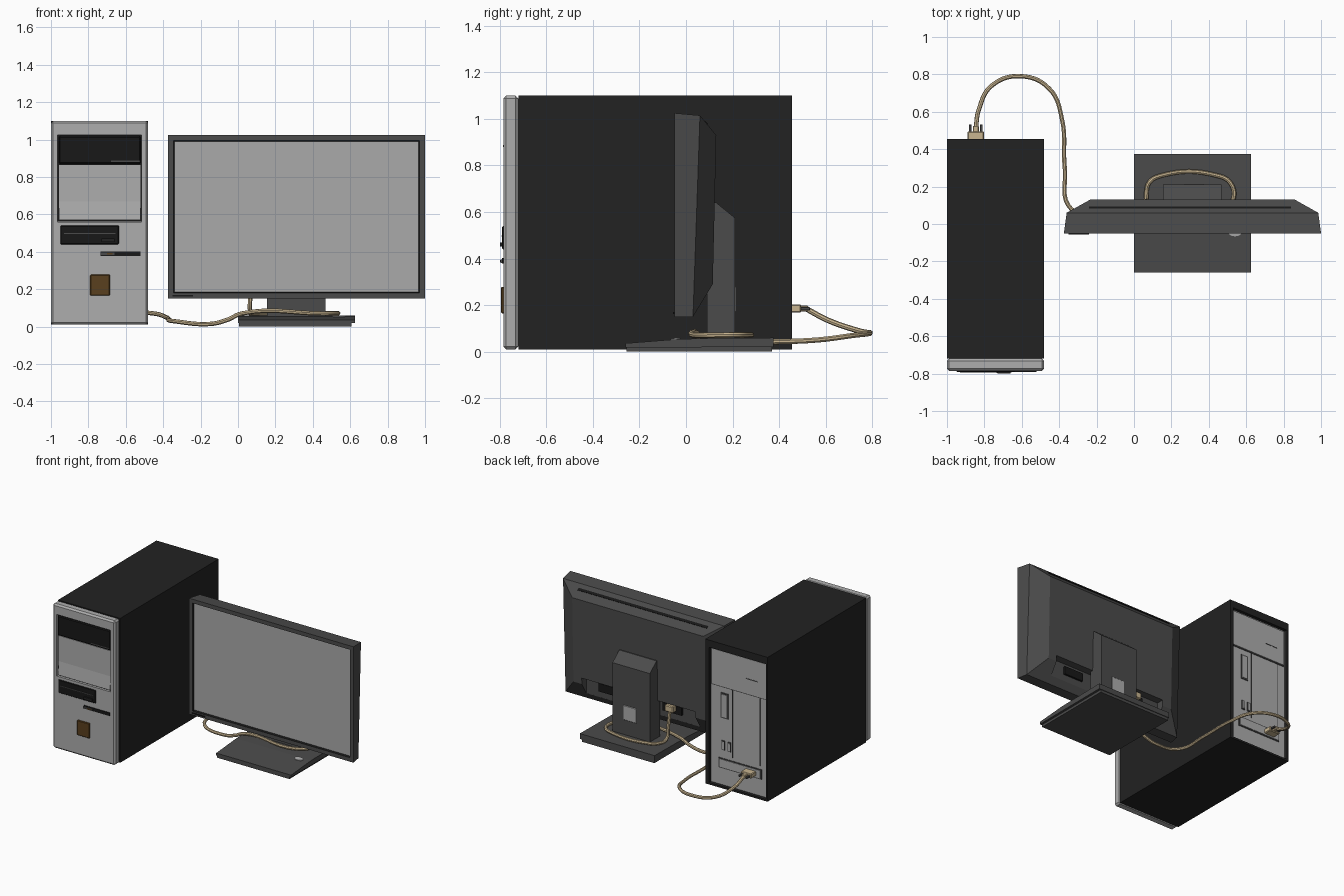
import bpy, bmesh
from mathutils import Vector

cube = bpy.data.objects.get("Cube")
if cube:
    bpy.data.objects.remove(cube, do_unlink=True)


def material(name, r, g, b):
    m = bpy.data.materials.new(name)
    m.use_nodes = True
    m.diffuse_color = (r, g, b, 1)
    bsdf = next(n for n in m.node_tree.nodes if n.type == 'BSDF_PRINCIPLED')
    bsdf.inputs["Base Color"].default_value = (r, g, b, 1)
    bsdf.inputs["Roughness"].default_value = 0.6
    return m


silver = material("silver grey", .42, .42, .42)
screen_grey = material("screen grey", .40, .40, .40)
charcoal = material("charcoal", .07, .07, .07)
black = material("case black", .016, .016, .016)
gloss = material("deep black", .009, .009, .009)
tan = material("cable tan", .58, .46, .28)
brown = material("badge brown", .10, .05, .013)


def finish(name, bm, *mats):
    bmesh.ops.recalc_face_normals(bm, faces=bm.faces)
    mesh = bpy.data.meshes.new(name)
    bm.to_mesh(mesh)
    bm.free()
    for m in mats:
        mesh.materials.append(m)
    ob = bpy.data.objects.new(name, mesh)
    bpy.context.collection.objects.link(ob)
    return ob


def box_mesh(x, y, z):
    bm = bmesh.new()
    bmesh.ops.create_cube(bm, size=1)
    for v in bm.verts:
        v.co = Vector([(a + b) / 2 + c * (b - a) for c, (a, b) in zip(v.co, (x, y, z))])
    return bm


def box(name, x, y, z, mat, bevel=0):
    bm = box_mesh(x, y, z)
    if bevel:
        bmesh.ops.bevel(bm, geom=bm.edges[:], offset=bevel, segments=1, affect='EDGES')
    return finish(name, bm, mat)


def prism(name, x, profile, mat):
    """Side profile of (y, z) points extruded across x."""
    bm = bmesh.new()
    f = bm.faces.new([bm.verts.new((x[0], y, z)) for y, z in profile])
    ext = bmesh.ops.extrude_face_region(bm, geom=[f])["geom"]
    bmesh.ops.translate(bm, vec=(x[1] - x[0], 0, 0),
                        verts=[g for g in ext if isinstance(g, bmesh.types.BMVert)])
    return finish(name, bm, mat)


def cut(target, x, y, z):
    cutter = box("cutter", x, y, z, target.data.materials[0])
    cutter.hide_render = True
    mod = target.modifiers.new("cut", 'BOOLEAN')
    mod.operation = 'DIFFERENCE'
    mod.solver = 'EXACT'
    mod.object = cutter
    bpy.context.view_layer.objects.active = target
    bpy.ops.object.modifier_apply(modifier=mod.name)
    bpy.data.objects.remove(cutter, do_unlink=True)


# Tower case with a recessed back panel
bm = box_mesh((-1, -.48), (-.72, .455), (.01, 1.1))
bm.faces.ensure_lookup_table()
back = max(bm.faces, key=lambda f: f.calc_center_median().y)
bmesh.ops.inset_region(bm, faces=[back], thickness=.02)
for v in back.verts:
    if v.co.z > .5:
        v.co.z -= .04
    if v.co.x > -.7:
        v.co.x -= .015
pit = bmesh.ops.extrude_face_region(bm, geom=[back])["geom"]
bmesh.ops.delete(bm, geom=[back], context='FACES_ONLY')
bmesh.ops.translate(bm, vec=(0, -.025, 0), verts=[g for g in pit if isinstance(g, bmesh.types.BMVert)])
for g in pit:
    if isinstance(g, bmesh.types.BMFace):
        g.material_index = 1
finish("tower_case", bm, black, silver)

# Tower front bezel and drive bays
bezel = box("tower_bezel", (-1, -.48), (-.785, -.72), (.01, 1.1), silver, .012)
cut(bezel, (-.965, -.515), (-.9, -.765), (.56, 1.025))
box("bay_recess_lining", (-.964, -.516), (-.768, -.764), (.561, 1.024), gloss)
box("optical_drive", (-.957, -.52), (-.784, -.75), (.87, 1.018), gloss, .006)
box("optical_drive_button", (-.68, -.525), (-.787, -.78), (.88, .888), charcoal)
prism("bay_cover", (-.957, -.522), [(-.75, .57), (-.783, .57), (-.772, .67), (-.772, .863), (-.75, .863)], silver)
box("small_drive", (-.95, -.637), (-.79, -.77), (.44, .54), gloss, .004)
box("small_drive_slot", (-.93, -.655), (-.793, -.785), (.495, .5), charcoal)
box("small_drive_button", (-.73, -.66), (-.8, -.785), (.452, .47), black)
box("port_strip", (-.735, -.52), (-.79, -.775), (.378, .402), gloss)
box("port_strip_button", (-.735, -.66), (-.797, -.785), (.382, .396), charcoal)
box("port_strip_light", (-.7, -.67), (-.799, -.79), (.385, .393), brown)
box("front_badge", (-.79, -.685), (-.795, -.775), (.165, .278), brown, .004)

# Tower back fittings
box("power_supply_plate", (-.975, -.52), (.425, .438), (.77, 1.035), silver)
box("power_supply_seam", (-.979, -.516), (.425, .434), (.762, .77), charcoal)
box("power_supply_mark", (-.91, -.81), (.43, .44), (.88, .886), charcoal)
box("socket_column", (-.655, -.595), (.425, .436), (.53, .72), charcoal)
box("socket_column_face", (-.645, -.605), (.43, .439), (.54, .71), silver)
for i, x in enumerate((-.69, -.92)):
    box(f"panel_seam_{i}", (x - .003, x + .003), (.425, .433), (.25, .76), charcoal)
for i, x in enumerate((-.615, -.665)):
    box(f"small_socket_{i}", (x - .014, x + .014), (.425, .436), (.29, .36), charcoal)
    box(f"small_socket_face_{i}", (x - .008, x + .008), (.43, .439), (.297, .353), silver)
box("video_slot", (-.935, -.575), (.425, .434), (.15, .225), charcoal)
box("video_slot_face", (-.925, -.585), (.43, .437), (.158, .217), silver)

# Video plug with thumb screws
box("video_plug", (-.89, -.802), (.43, .495), (.168, .203), tan, .005)
box("video_plug_neck", (-.862, -.83), (.49, .525), (.173, .199), tan, .004)
for i, x in enumerate((-.876, -.816)):
    box(f"plug_screw_{i}", (x - .007, x + .007), (.49, .532), (.178, .192), charcoal, .002)

# Monitor shell: front, rim and back outlines joined into one body
bm = bmesh.new()
rings = []
for x0, x1, z0, z1, low_y, high_y in ((-.375, 1, .15, 1.025, -.05, -.05),
                                     (-.36, .985, .15, 1.015, .03, .06),
                                     (-.235, .86, .29, .93, .115, .13)):
    rings.append([bm.verts.new(p) for p in ((x0, low_y, z0), (x1, low_y, z0),
                                            (x1, high_y, z1), (x0, high_y, z1))])
for a, b in zip(rings, rings[1:]):
    for i in range(4):
        j = (i + 1) % 4
        bm.faces.new((a[i], a[j], b[j], b[i]))
bm.faces.new(rings[-1])
front = bm.faces.new(rings[0][::-1])
bmesh.ops.recalc_face_normals(bm, faces=bm.faces)
# Bezel, dark lip and sunken screen by repeated insets
bmesh.ops.inset_region(bm, faces=[front], thickness=.042)
lip = bmesh.ops.inset_region(bm, faces=[front], thickness=.009)["faces"]
for f in lip:
    f.material_index = 1
front.material_index = 2
bmesh.ops.translate(bm, vec=(0, .012, 0), verts=front.verts[:])
shell = finish("monitor_shell", bm, charcoal, gloss, screen_grey)
cut(shell, (-.16, .79), (.06, .3), (.2, .335))

# Monitor details
box("monitor_buttons", (-.35, -.24), (-.056, -.045), (.162, .17), gloss)
prism("top_vent", (-.24, .84), [(.08, .985), (.083, .992), (.094, .979), (.09, .973)], gloss)
for i, x in enumerate((.065, .6)):
    box(f"monitor_port_{i}", (x - .08, x + .08), (.05, .075), (.25, .31), gloss)
box("monitor_plug", (.03, .1), (.07, .115), (.27, .32), tan, .006)

# Stand
box("stand_foot", (.005, .608), (-.255, .37), (0, .02), charcoal)
prism("stand_base", (0, .625), [(-.26, .018), (-.26, .036), (-.02, .055), (.375, .06), (.375, .02)], charcoal)
prism("stand_neck", (.155, .467), [(.09, .05), (.21, .05), (.21, .575), (.13, .64), (.09, .64)], charcoal)
box("neck_cable_opening", (.265, .375), (.205, .214), (.17, .28), silver, .003)
bm = bmesh.new()
bmesh.ops.create_cone(bm, cap_ends=True, segments=20, radius1=.035, radius2=.035, depth=.006)
for v in bm.verts:
    v.co = Vector((.54 + v.co.x, -.045 + v.co.y * .6, .055 + v.co.z + v.co.y * .05))
finish("base_button", bm, silver)

# Video cable from the tower, around the stand, up to the monitor
path = [(-.846, .51, .188), (-.83, .61, .135), (-.76, .74, .09), (-.6, .79, .08), (-.45, .72, .07),
        (-.385, .56, .05), (-.37, .3, .04), (-.335, .08, .028), (-.15, .05, .014), (-.06, .05, .035),
        (.02, .05, .07), (.45, .05, .07), (.53, .13, .071), (.515, .22, .072), (.44, .26, .072),
        (.15, .26, .072), (.08, .22, .072), (.065, .14, .08), (.065, .12, .16), (.065, .1, .28)]
curve = bpy.data.curves.new("video_cable", 'CURVE')
curve.dimensions = '3D'
curve.bevel_depth = .012
curve.bevel_resolution = 2
curve.resolution_u = 8
curve.use_fill_caps = True
spline = curve.splines.new('BEZIER')
spline.bezier_points.add(len(path) - 1)
for point, co in zip(spline.bezier_points, path):
    point.co = co
    point.handle_left_type = point.handle_right_type = 'AUTO'
curve.materials.append(tan)
cable = bpy.data.objects.new("video_cable", curve)
bpy.context.collection.objects.link(cable)
for ob in bpy.context.selected_objects:
    ob.select_set(False)
cable.select_set(True)
bpy.context.view_layer.objects.active = cable
bpy.ops.object.convert(target='MESH')
bpy.ops.object.shade_smooth_by_angle()
